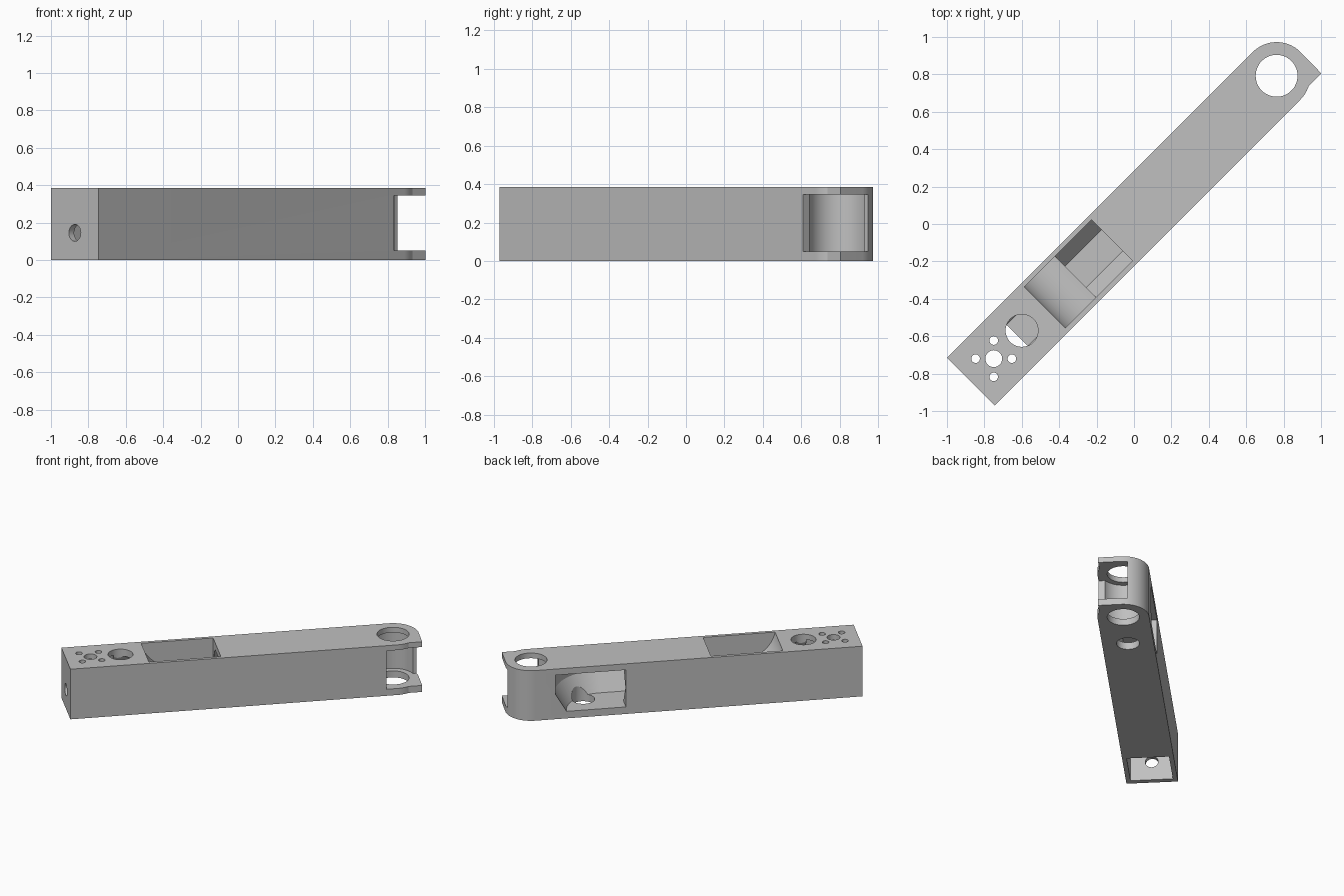
import bpy, bmesh, math
from mathutils import Matrix

if "Cube" in bpy.data.objects:
    bpy.data.objects.remove(bpy.data.objects["Cube"])

# Local frame: x runs along the arm, y across it; turned 45 degrees at the end
H, W, END, KN = 0.385, 0.18, -1.2127, 1.0995   # height, half width, tail, knuckle centre

grey = bpy.data.materials.new("light grey")
grey.diffuse_color = (0.53, 0.53, 0.53, 1)
grey.use_nodes = True
grey.node_tree.nodes["Principled BSDF"].inputs["Base Color"].default_value = grey.diffuse_color


def arc(cx, cy, r, a0, a1, n):
    steps = [math.radians(a0 + (a1 - a0) * i / n) for i in range(n + 1)]
    return [(cx + r * math.cos(a), cy + r * math.sin(a)) for a in steps]


def circle(cx, cy, r, n=48):
    return arc(cx, cy, r, 0, 360, n)[:-1]


def rect(x0, x1, y0, y1):
    return [(x0, y0), (x1, y0), (x1, y1), (x0, y1)]


def loft(name, rings):
    """Solid through a list of equal-length rings of points."""
    bm = bmesh.new()
    vs = [[bm.verts.new(p) for p in ring] for ring in rings]
    n = len(vs[0])
    for a, b in zip(vs, vs[1:]):
        for i in range(n):
            j = (i + 1) % n
            bm.faces.new((a[i], a[j], b[j], b[i]))
    bm.faces.new(vs[0][::-1])
    bm.faces.new(vs[-1])
    bmesh.ops.recalc_face_normals(bm, faces=bm.faces)
    me = bpy.data.meshes.new(name)
    bm.to_mesh(me)
    bm.free()
    ob = bpy.data.objects.new(name, me)
    bpy.context.collection.objects.link(ob)
    return ob


def prism(name, pts, a, b, axis="z"):
    place = {"z": lambda p, t: (p[0], p[1], t),
             "x": lambda p, t: (t, p[0], p[1]),
             "y": lambda p, t: (p[0], t, p[1])}[axis]
    return loft(name, [[place(p, t) for p in pts] for t in (a, b)])


# Arm body: bar with a rounded end and a square stop lug
outline = ([(END, -W)] + arc(KN, 0, W, -90, -62.7, 10)
           + [(KN + 0.178, -0.16)] + arc(KN, 0, W, 0, 90, 24) + [(END, W)])
arm = prism("arm_body", outline, 0, H)
arm.data.materials.append(grey)


def cut(tool):
    tool.hide_render = True
    m = arm.modifiers.new("cut", 'BOOLEAN')
    m.operation, m.solver, m.object = 'DIFFERENCE', 'EXACT', tool
    bpy.context.view_layer.objects.active = arm
    bpy.ops.object.modifier_apply(modifier=m.name)
    bpy.data.objects.remove(tool)


# Hexagonal cable channel, in two lengths
hexagon = circle(0, 0.1925, 0.16, 6)
cut(prism("main_channel", hexagon, -0.42, 0.60, "x"))

# Top window with its curved chute
chute = arc(-0.42, 0.43, 0.238, 180, 270, 20) + [(-0.145, 0.192), (-0.145, 0.5), (-0.658, 0.5)]
cut(prism("top_window", chute, -0.155, 0.155, "y"))

# Side window: channel bends out through the side
section = [(0.36, 0.1925), (0.28, 0.054), (0.02, 0.054), (0.02, 0.338), (0.36, 0.338)]
bend = []
for i in range(25):
    a = math.radians(-95 + 95 * i / 24)
    bend.append([(0.60 + r * math.cos(a), 0.20 + r * math.sin(a), z) for r, z in section])
cut(loft("channel_bend", bend))
cut(prism("side_window", rect(0.46, 0.63, 0.0, 0.3), 0.054, 0.338))

# Tail pocket open below, with a short channel behind it
cut(prism("tail_pocket", rect(END + 0.04, -0.862, -0.148, 0.148), -0.1, 0.345))
cut(prism("tail_channel", hexagon, -0.9, -0.73, "x"))

# Knuckle cavity, open at the end and one side
cut(prism("knuckle_cavity", circle(KN, 0, 0.155, 64), 0.05, 0.345))
cut(prism("knuckle_opening", rect(KN - 0.078, KN + 0.4, -0.4, 0.045), 0.05, 0.345))

# Holes
cut(prism("pivot_hole", circle(KN, 0, 0.112), -0.1, 0.5))
cut(prism("access_hole", circle(-0.827, 0, 0.087), 0.2, 0.5))
cut(prism("floor_hole", circle(0.73, 0, 0.08), -0.1, 0.19))
cut(prism("tail_end_hole", circle(0, 0.145, 0.045, 32), END - 0.1, END + 0.1, "x"))
cut(prism("shaft_hole", circle(-1.0394, 0, 0.045, 32), 0.25, 0.5))
for k in range(4):
    a = math.radians(45 + 90 * k)
    cut(prism("bolt_hole", circle(-1.0394 + 0.097 * math.cos(a), 0.097 * math.sin(a), 0.023, 24),
              0.25, 0.5))

# Turn the arm onto the diagonal
arm.data.transform(Matrix.Rotation(math.radians(45), 4, 'Z') @ Matrix.Translation((0, 0.0212, 0)))
bpy.ops.object.select_all(action='DESELECT')
arm.select_set(True)
bpy.context.view_layer.objects.active = arm
bpy.ops.object.shade_smooth_by_angle(angle=math.radians(25))
